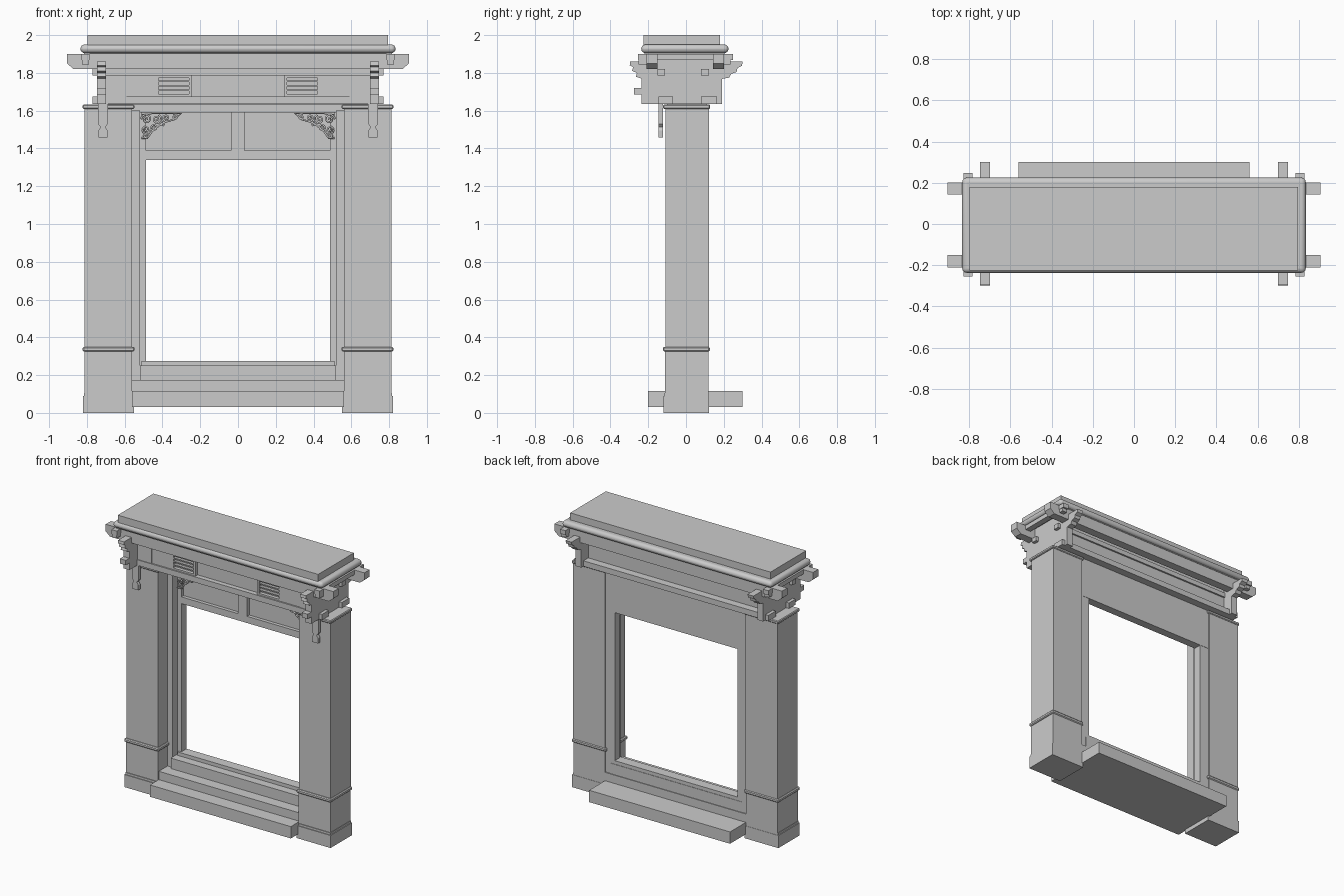
import bpy, bmesh, math
from mathutils import Vector

if "Cube" in bpy.data.objects:
    bpy.data.objects.remove(bpy.data.objects["Cube"])


def finish(name, bm):
    bmesh.ops.recalc_face_normals(bm, faces=bm.faces)
    me = bpy.data.meshes.new(name)
    bm.to_mesh(me)
    bm.free()
    ob = bpy.data.objects.new(name, me)
    bpy.context.collection.objects.link(ob)
    return ob


def box(name, x0, x1, y0, y1, z0, z1, bevel=0, seg=1):
    bm = bmesh.new()
    bmesh.ops.create_cube(bm, size=1)
    for v in bm.verts:
        v.co = Vector((x0 + (v.co.x + .5) * (x1 - x0),
                       y0 + (v.co.y + .5) * (y1 - y0),
                       z0 + (v.co.z + .5) * (z1 - z0)))
    ob = finish(name, bm)
    if bevel:
        m = ob.modifiers.new("Bevel", 'BEVEL')
        m.width, m.segments = bevel, seg
    return ob


def pair(name, x0, x1, *rest, **kw):
    """Box and its mirror image across x = 0."""
    box(name + "_right", x0, x1, *rest, **kw)
    box(name + "_left", -x1, -x0, *rest, **kw)


def prism(name, pts, a, b, axis):
    """Extrude a profile along x (points are y,z) or along y (points are x,z)."""
    bm = bmesh.new()
    def at(p, t):
        return (t, p[0], p[1]) if axis == 'x' else (p[0], t, p[1])
    lo = [bm.verts.new(at(p, a)) for p in pts]
    hi = [bm.verts.new(at(p, b)) for p in pts]
    bm.faces.new(lo)
    bm.faces.new(hi)
    n = len(pts)
    for i in range(n):
        bm.faces.new((lo[i], lo[(i + 1) % n], hi[(i + 1) % n], hi[i]))
    return finish(name, bm)


# Columns with pedestals, bases, collars and caps
pair("column_base", .55, .82, -.12, .122, 0, .09)
pair("column_base_lip", .555, .815, -.115, .12, .09, .105)
pair("pedestal", .56, .812, -.11, .12, .105, .325)
pair("pedestal_collar", .548, .822, -.122, .126, .325, .35, bevel=.006)
pair("column", .56, .812, -.108, .122, .35, 1.61)
pair("column_cap", .548, .822, -.122, .128, 1.61, 1.632, bevel=.005)

# Steps and sill
box("lower_step", -.56, .56, -.2, .3, .03, .115)
box("upper_step", -.56, .56, -.1, .12, .115, .175)
box("sill", -.52, .52, -.02, .115, .175, .25)
box("sill_bead", -.51, .51, .04, .112, .25, .275)

# Door frame: outer and inner jambs
pair("outer_jamb", .52, .56, 0, .112, .175, 1.6)
pair("inner_jamb", .488, .52, .055, .112, .25, 1.6)

# Header panel with rails around two sunk panels
box("header_board", -.56, .56, .08, .114, 1.34, 1.632)
box("header_bottom_rail", -.49, .49, .055, .085, 1.34, 1.388)
box("header_top_rail", -.56, .56, .04, .085, 1.59, 1.632)
box("header_mullion", -.038, .035, .055, .085, 1.388, 1.59)

# Entablature: long beams front and back
box("front_low_beam", -.77, .77, -.145, -.07, 1.635, 1.675)
box("back_low_beam", -.77, .77, .08, .165, 1.635, 1.675)
box("front_upper_beam", -.77, .77, -.15, -.11, 1.787, 1.82)
box("back_upper_beam", -.77, .77, .08, .122, 1.787, 1.82)
box("soffit", -.7, .7, -.1, .11, 1.632, 1.65)
box("back_frieze", -.7, .7, .085, .11, 1.67, 1.9)
box("front_frieze", -.7, .7, -.11, -.085, 1.67, 1.9)

# Frieze blocks with louvred openings on the front
pair("frieze_block_outer", .59, .70, -.14, -.11, 1.675, 1.785)
pair("frieze_block_inner", .42, .59, -.135, -.11, 1.675, 1.785)
for s in (-1, 1):
    x0, x1 = sorted((s * .26, s * .42))
    for z in (1.675, 1.773):
        box("louvre_rail", x0, x1, -.135, -.11, z, z + .012)
    for i in range(3):
        z = 1.703 + i * .024
        box("louvre_slat", x0, x1, -.13, -.11, z, z + .008)
    e = s * .252
    box("louvre_stile", e - .008, e + .008, -.135, -.11, 1.675, 1.785)

# Purlins with chamfered ends running past the roof
purlin = [(-.905, 1.9), (-.905, 1.85), (-.87, 1.82),
          (.87, 1.82), (.905, 1.85), (.905, 1.9)]
for name, y in (("front_purlin", -.21), ("back_purlin", .142)):
    prism(name, purlin, y, y + .06, 'y')

# End plates with peg and scrolled bracket arms
plate = [(-.235, 1.635), (-.235, 1.685), (-.275, 1.685), (-.275, 1.72),
         (-.235, 1.72), (-.235, 1.77), (-.265, 1.78), (-.26, 1.80),
         (-.285, 1.81), (-.28, 1.83), (-.298, 1.84), (-.295, 1.86),
         (-.21, 1.86), (-.21, 1.9), (.2, 1.9), (.2, 1.86), (.3, 1.86),
         (.296, 1.838), (.272, 1.825), (.268, 1.805), (.24, 1.795),
         (.228, 1.775), (.19, 1.768), (.19, 1.635)]
pendant = [(-.026, 1.64), (-.026, 1.53), (-.012, 1.513), (-.024, 1.495),
           (-.024, 1.458), (.024, 1.458), (.024, 1.495), (.012, 1.513),
           (.026, 1.53), (.026, 1.64)]
for side, s in (("left", -1), ("right", 1)):
    prism("end_plate_" + side, plate, s * .7, s * .747, 'x')
    prism("pendant_" + side, [(x + s * .715, z) for x, z in pendant],
          -.146, -.123, 'y')
# Cross arms tucked under the roof corners
pair("corner_arm", .785, .828, -.255, .248, 1.868, 1.9)
pair("corner_arm_front_block", .788, .825, -.252, -.2, 1.845, 1.87)
pair("corner_arm_back_block", .788, .825, .19, .235, 1.845, 1.87)

# Cornice: soffit board, rounded rim and top slab
box("cornice_board", -.815, .815, -.22, .205, 1.9, 1.915)
rim = box("cornice_rim", -.834, .834, -.237, .225, 1.905, 1.95, bevel=.022, seg=4)
bpy.context.view_layer.objects.active = rim
rim.select_set(True)
bpy.ops.object.shade_smooth_by_angle()
box("top_slab", -.798, .795, -.225, .18, 1.94, 2.0)


# Scrollwork corner ornaments made of spirals and stems
def ornament(name, s):
    cu = bpy.data.curves.new(name, 'CURVE')
    cu.dimensions = '3D'
    cu.bevel_depth, cu.bevel_resolution = .0055, 1

    def stroke(pts):
        sp = cu.splines.new('POLY')
        sp.points.add(len(pts) - 1)
        for p, (x, z) in zip(sp.points, pts):
            p.co = (s * x, .045, z, 1)

    # centre x, z, radius, start angle
    for cx, cz, r, a0 in ((.485, 1.555, .028, 0), (.43, 1.555, .026, 2),
                          (.38, 1.562, .02, 4), (.335, 1.567, .016, 1),
                          (.487, 1.5, .026, 3), (.443, 1.51, .02, 5),
                          (.49, 1.468, .012, 2), (.40, 1.53, .014, 0)):
        stroke([(cx + r * (1 - t / 18) * math.cos(a0 + t * .62),
                 cz + r * (1 - t / 18) * math.sin(a0 + t * .62))
                for t in range(17)])
    stroke([(.51, 1.585), (.30, 1.585), (.34, 1.553), (.385, 1.54),
            (.42, 1.52), (.455, 1.49), (.48, 1.455), (.512, 1.455)])
    ob = bpy.data.objects.new(name, cu)
    bpy.context.collection.objects.link(ob)


ornament("corner_ornament_left", -1)
ornament("corner_ornament_right", 1)
